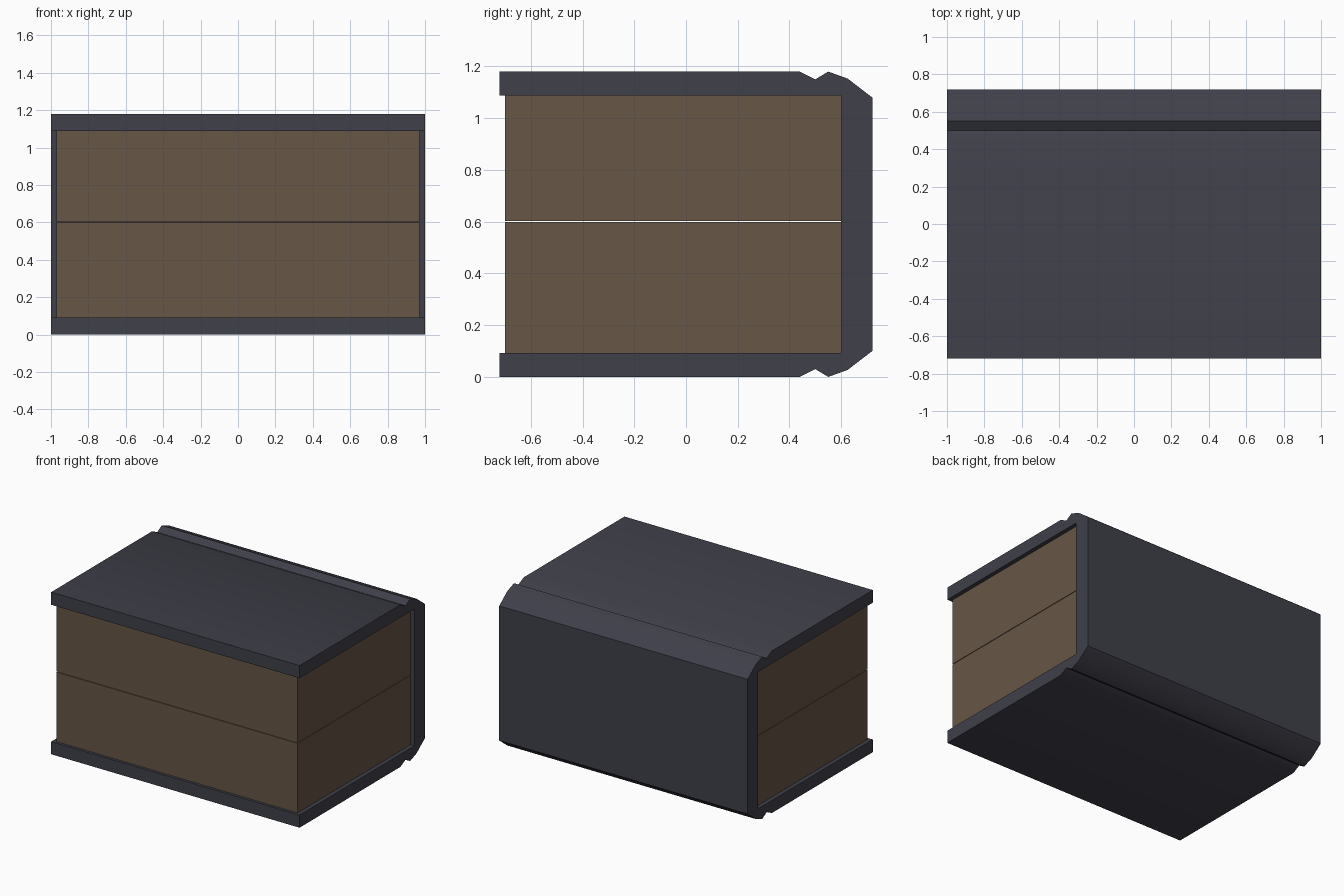
import bpy, bmesh, math

if "Cube" in bpy.data.objects:
    bpy.data.objects.remove(bpy.data.objects["Cube"])

MID = 0.59  # height of the symmetry plane


def material(name, rgb):
    m = bpy.data.materials.new(name)
    m.diffuse_color = (*rgb, 1)
    m.use_nodes = True
    m.node_tree.nodes["Principled BSDF"].inputs["Base Color"].default_value = m.diffuse_color
    return m


def extrude_profile(name, pts, half_width, mat):
    """Extrude a closed (y, z) outline along x."""
    bm = bmesh.new()
    face = bm.faces.new([bm.verts.new((-half_width, y, z)) for y, z in pts])
    ext = bmesh.ops.extrude_face_region(bm, geom=[face])
    moved = [v for v in ext["geom"] if isinstance(v, bmesh.types.BMVert)]
    bmesh.ops.translate(bm, verts=moved, vec=(2 * half_width, 0, 0))
    bmesh.ops.recalc_face_normals(bm, faces=bm.faces)
    me = bpy.data.meshes.new(name)
    bm.to_mesh(me)
    bm.free()
    ob = bpy.data.objects.new(name, me)
    bpy.context.collection.objects.link(ob)
    me.materials.append(mat)
    bpy.ops.object.select_all(action='DESELECT')
    ob.select_set(True)
    bpy.context.view_layer.objects.active = ob
    bpy.ops.object.shade_smooth_by_angle(angle=math.radians(30))
    return ob


cover_mat = material("dark slate cover", (0.05, 0.05, 0.068))
page_mat = material("aged brown paper", (0.135, 0.092, 0.06))

# Cover: boards, hinge grooves and spine as one C-shaped outline
outer = [(-0.72, 0), (0.44, 0), (0.5, 0.03), (0.55, 0), (0.625, 0.027), (0.72, 0.1)]
inner = [(0.6, 0.092), (-0.72, 0.092)]


def flip(pts):
    return [(y, 2 * MID - z) for y, z in reversed(pts)]


extrude_profile("book_cover", outer + flip(outer) + flip(inner) + inner, 1.0, cover_mat)

# Pages: two blocks with a thin slit between them
for name, z0, z1 in (("lower_pages", 0.09, 0.598), ("upper_pages", 0.602, 1.09)):
    extrude_profile(name, [(-0.7, z0), (0.605, z0), (0.605, z1), (-0.7, z1)], 0.97, page_mat)
